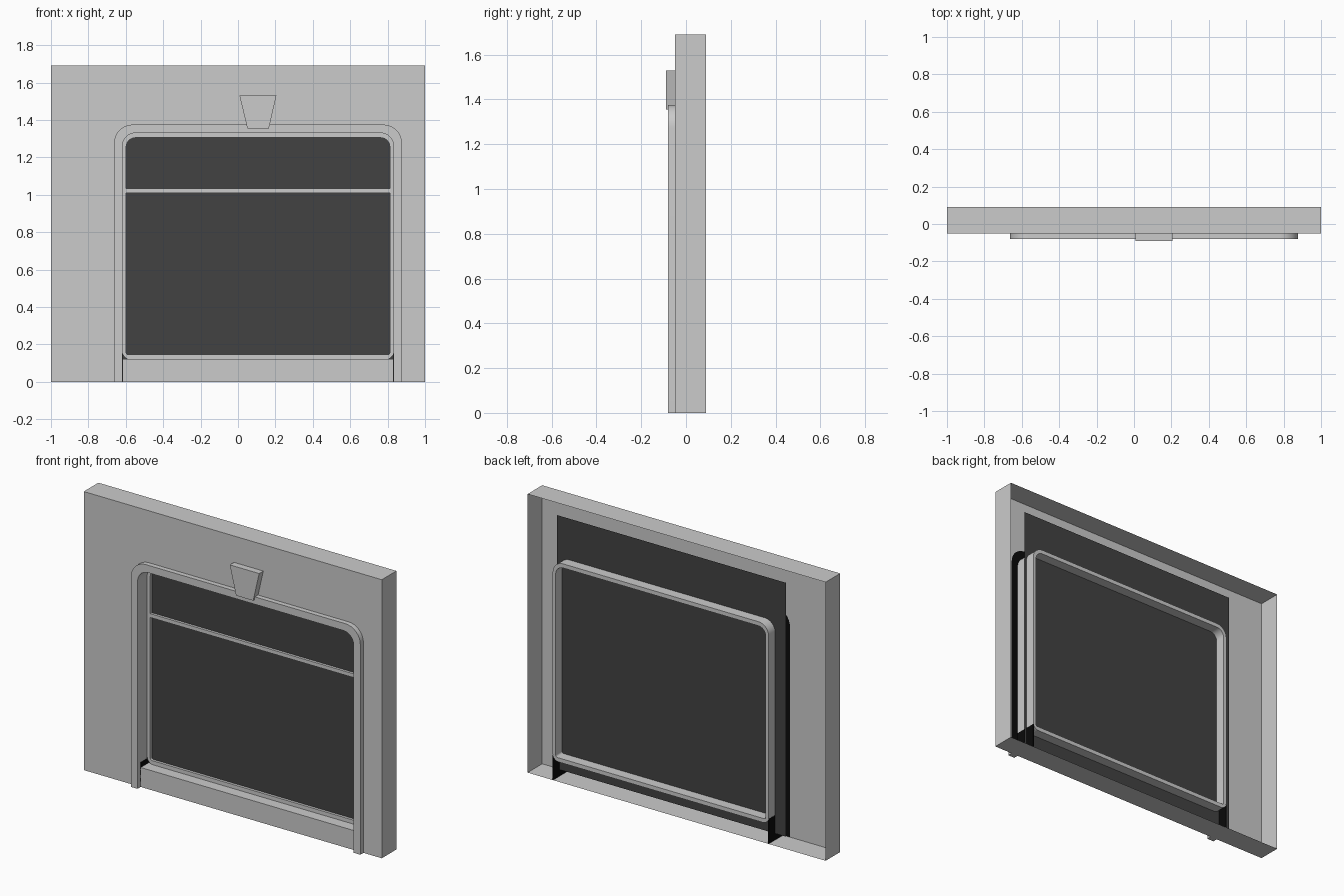
import bpy, bmesh, math

if "Cube" in bpy.data.objects:
    bpy.data.objects.remove(bpy.data.objects["Cube"])

CX = 0.107            # centre line of the opening
FRONT, BACK = -0.05, 0.09


def material(name, v):
    m = bpy.data.materials.new(name)
    m.diffuse_color = (v, v, v, 1)
    m.use_nodes = True
    m.node_tree.nodes["Principled BSDF"].inputs["Base Color"].default_value = m.diffuse_color
    return m


GREY = material("stone_grey", 0.6)
GLASS = material("dark_glass", 0.055)
BLACK = material("black", 0.003)


def make(name, verts, faces, mats, smooth=False, rule=None, solid=True):
    me = bpy.data.meshes.new(name)
    me.from_pydata(verts, [], faces)
    ob = bpy.data.objects.new(name, me)
    bpy.context.collection.objects.link(ob)
    for m in mats:
        me.materials.append(m)
    if solid:
        bm = bmesh.new()
        bm.from_mesh(me)
        bmesh.ops.recalc_face_normals(bm, faces=bm.faces)
        bm.to_mesh(me)
        bm.free()
    if rule:
        for p in me.polygons:
            p.material_index = rule(p)
    if smooth:
        bpy.ops.object.select_all(action='DESELECT')
        ob.select_set(True)
        bpy.context.view_layer.objects.active = ob
        bpy.ops.object.shade_smooth_by_angle(angle=math.radians(35))
    return ob


def corner(cx, cz, r, a0, n=8):
    return [(cx + r * math.cos(math.radians(a0 - 90 * i / n)),
             cz + r * math.sin(math.radians(a0 - 90 * i / n))) for i in range(n + 1)]


def arch(half, top, r):
    """Open path: bottom left, over the top, to bottom right."""
    return ([(CX - half, 0)] + corner(CX - half + r, top - r, r, 180)
            + corner(CX + half - r, top - r, r, 90) + [(CX + half, 0)])


def loop(half, bottom, top, r_top, r_low):
    """Closed rounded rectangle."""
    return (corner(CX - half + r_low, bottom + r_low, r_low, 270)
            + corner(CX - half + r_top, top - r_top, r_top, 180)
            + corner(CX + half - r_top, top - r_top, r_top, 90)
            + corner(CX + half - r_low, bottom + r_low, r_low, 0))


def ring(name, outer, inner, y0, y1, closed, mats, rule=None):
    """Band between two matching paths, given depth from y0 to y1."""
    n = len(outer)
    verts = [(x, y, z) for path, y in ((outer, y0), (inner, y0), (inner, y1), (outer, y1))
             for x, z in path]
    faces = []
    for i in range(n if closed else n - 1):
        j = (i + 1) % n
        for k in range(4):
            m = (k + 1) % 4
            faces.append((k * n + i, k * n + j, m * n + j, m * n + i))
    if not closed:
        faces += [(0, n, 2 * n, 3 * n), (n - 1, 4 * n - 1, 3 * n - 1, 2 * n - 1)]
    return make(name, verts, faces, mats, True, rule)


def prism(name, pts, y0, y1, mat):
    n = len(pts)
    verts = [(x, y, z) for y in (y0, y1) for x, z in pts]
    faces = [tuple(range(n)), tuple(range(2 * n - 1, n - 1, -1))]
    faces += [(i, (i + 1) % n, n + (i + 1) % n, n + i) for i in range(n)]
    return make(name, verts, faces, [mat])


def box(name, x0, x1, y0, y1, z0, z1, mat):
    return prism(name, [(x0, z0), (x1, z0), (x1, z1), (x0, z1)], y0, y1, mat)


H = 1.69
outer = arch(0.77, 1.375, 0.10)
inner = arch(0.725, 1.33, 0.07)

# Wall: front sheet with arched hole, plus top, sides and floor; open at the back
n = len(outer)
wall_v = [(x, FRONT, z) for x, z in outer]
wall_v += [(x, y, z) for y in (FRONT, BACK) for x, z in ((-1, 0), (-1, H), (1, H), (1, 0))]
wall_f = [tuple(range(n)) + (n + 3, n + 2, n + 1, n)]
wall_f += [(n + i, n + (i + 1) % 4, n + 4 + (i + 1) % 4, n + 4 + i) for i in range(4)]
make("wall_shell", wall_v, [f if k == 0 else f[::-1] for k, f in enumerate(wall_f)],
     [GREY], solid=False)

# Raised moulding with a black back
ring("arch_moulding", outer, inner, -0.08, FRONT, False, [GREY, BLACK],
     lambda p: 1 if p.normal.y > 0.9 else 0)

# Reveal between moulding and window frame
m = len(inner)
make("reveal", [(x, y, z) for y in (FRONT, 0.012) for x, z in inner],
     [(i, i + 1, m + i + 1, m + i) for i in range(m - 1)], [GREY], True, solid=False)

# Black lower jambs
for side, s in (("left", -1), ("right", 1)):
    x = CX + s * 0.7235
    box("lower_jamb_" + side, x - 0.002, x + 0.002, FRONT, BACK, 0.001, 0.15, BLACK)

# Window frame, crossbar and glass sheet
ring("window_frame", loop(0.725, 0.12, 1.33, 0.07, 0.04),
     loop(0.705, 0.145, 1.305, 0.05, 0.012), 0.012, BACK, True, [GREY])
box("crossbar", CX - 0.71, CX + 0.71, 0.012, 0.0275, 1.01, 1.033, GREY)
make("glass", [(-0.69, 0.028, 0.04), (0.845, 0.028, 0.04),
               (0.845, 0.028, 1.58), (-0.69, 0.028, 1.58)], [(0, 1, 2, 3)], [GLASS], solid=False)

# Sill slab and panel below it
box("sill", CX - 0.721, CX + 0.721, -0.055, 0.026, 0.11, 0.121, GREY)
make("sill_panel", [(CX - 0.725, FRONT, 0), (CX + 0.725, FRONT, 0),
                    (CX + 0.725, FRONT, 0.112), (CX - 0.725, FRONT, 0.112)],
     [(0, 1, 2, 3)], [GREY], solid=False)

# Floor is part of the wall shell; keystone sits over the arch
prism("keystone", [(0.05, 1.355), (0.165, 1.355), (0.205, 1.53), (0.008, 1.53)],
      -0.09, FRONT, GREY)
